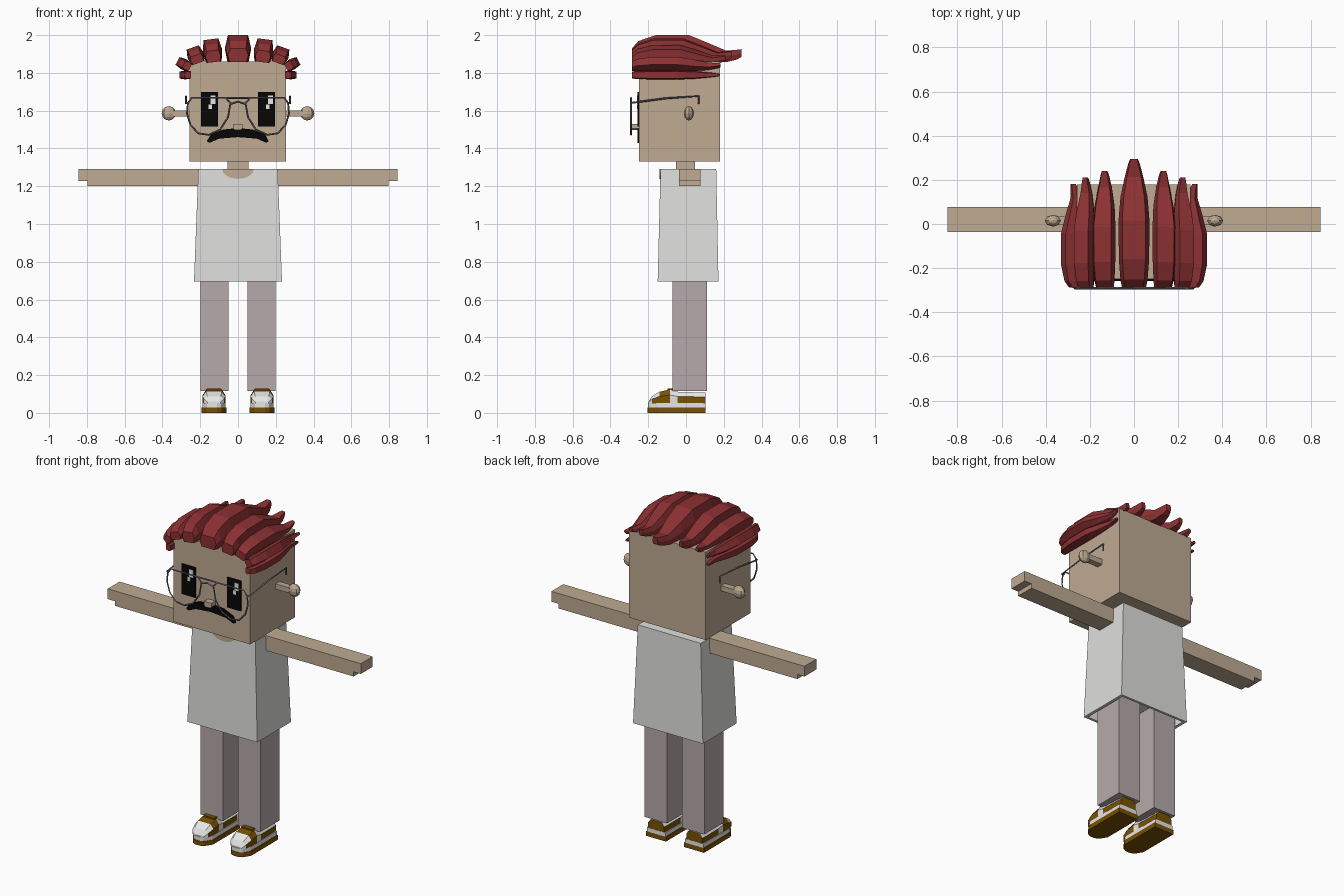
import bpy, bmesh
from math import sin, cos, radians, pi

if "Cube" in bpy.data.objects:
    bpy.data.objects.remove(bpy.data.objects["Cube"])


def material(name, r, g, b):
    lin = [(c / 255) ** 2.2 for c in (r, g, b)] + [1]
    m = bpy.data.materials.new(name)
    m.use_nodes = True
    m.diffuse_color = lin
    m.node_tree.nodes["Principled BSDF"].inputs["Base Color"].default_value = lin
    return m


skin = material("skin tan", 189, 169, 145)
cloth = material("shirt grey", 222, 222, 220)
trouser = material("trouser mauve", 181, 168, 169)
red = material("hair red", 139, 52, 54)
brown = material("shoe brown", 120, 82, 8)
white = material("white", 242, 242, 242)
black = material("black", 14, 14, 14)
metal = material("frame grey", 112, 106, 112)


def finish(name, bm, *mats):
    bmesh.ops.recalc_face_normals(bm, faces=bm.faces)
    mesh = bpy.data.meshes.new(name)
    bm.to_mesh(mesh)
    bm.free()
    for m in mats:
        mesh.materials.append(m)
    ob = bpy.data.objects.new(name, mesh)
    bpy.context.collection.objects.link(ob)
    return ob


def loft(name, rings, *mats):
    """Skin a row of equal rings and cap both ends."""
    bm = bmesh.new()
    loops = [[bm.verts.new(p) for p in ring] for ring in rings]
    n = len(loops[0])
    for a, b in zip(loops, loops[1:]):
        for i in range(n):
            j = (i + 1) % n
            bm.faces.new((a[i], a[j], b[j], b[i]))
    bm.faces.new(loops[0])
    bm.faces.new(loops[-1])
    return finish(name, bm, *mats)


def rect(x0, x1, y0, y1, z):
    return [(x0, y0, z), (x1, y0, z), (x1, y1, z), (x0, y1, z)]


def box(name, x, y, z, mat, s=1):
    return loft(name, [rect(s * x[0], s * x[1], *y, h) for h in z], mat)


def plate(name, pts, y0, y1, mat):
    return loft(name, [[(x, y, z) for x, z in pts] for y in (y0, y1)], mat)


def wire(name, pts, closed=False):
    cu = bpy.data.curves.new(name, "CURVE")
    cu.dimensions = "3D"
    cu.bevel_depth = 0.005
    cu.bevel_resolution = 0
    cu.materials.append(metal)
    sp = cu.splines.new("POLY")
    sp.points.add(len(pts) - 1)
    for p, co in zip(sp.points, pts):
        p.co = (*co, 1)
    sp.use_cyclic_u = closed
    bpy.context.collection.objects.link(bpy.data.objects.new(name, cu))


# Head, neck and nose
box("head", (-0.257, 0.255), (-0.249, 0.18), (1.33, 1.86), skin)
box("neck", (-0.055, 0.055), (-0.053, 0.048), (1.27, 1.34), skin)
plate("nose", [(-0.026, 1.505), (-0.018, 1.498), (0.015, 1.498), (0.023, 1.505),
               (0.023, 1.53), (-0.026, 1.53)], -0.287, -0.245, skin)

# Shirt: tapered body with a hollow hem, and a scooped neckline
shirt = [rect(-0.21, 0.21, -0.135, 0.16, 1.29), rect(-0.233, 0.233, -0.15, 0.172, 0.695),
         rect(-0.215, 0.215, -0.135, 0.157, 0.695), rect(-0.213, 0.213, -0.133, 0.155, 0.76)]
loft("shirt", shirt, cloth)
scoop = [(0.083 * cos(pi * i / 10), 1.291 - 0.052 * sin(pi * i / 10)) for i in range(11)]
plate("neckline", scoop, -0.14, -0.132, skin)

# Moustache: an arched band with drooping ends
arch = [(-0.165, 1.438), (-0.145, 1.472), (-0.08, 1.5), (0, 1.508), (0.08, 1.5), (0.145, 1.472),
        (0.162, 1.438), (0.15, 1.43), (0.1, 1.452), (0, 1.46), (-0.1, 1.452), (-0.15, 1.43)]
plate("moustache", arch, -0.258, -0.249, black)


def tile(name, x0, x1, z0, z1, depth, mat):
    plate(name, [(x0, z0), (x1, z0), (x1, z1), (x0, z1)], -0.249 - depth, -0.249, mat)


# Hair strand: arched six-sided lock running front to back
# Each station: position along length, width, top, bottom
LOCK = [(0, 0.78, 0.5, 0), (0.06, 0.88, 0.78, 0), (0.22, 0.98, 1, 0), (0.52, 1, 1, 0),
        (0.7, 0.88, 0.7, 0), (0.86, 0.6, 0.42, 0), (0.96, 0.38, 0.46, 0.1), (1, 0.25, 0.48, 0.2)]


def lock(name, s, x, z, roll, half, height, back):
    a = radians(roll)
    rings = []
    for t, w, top, low in LOCK:
        w, top, low = w * half, top * height, low * height
        mid = low + 0.5 * (top - low)
        sect = [(-0.8 * w, low), (-w, mid), (-0.76 * w, top), (0.76 * w, top), (w, mid), (0.8 * w, low)]
        y = -0.287 + t * (back + 0.287)
        rings.append([(s * (x + u * cos(a) + h * sin(a)), y, z - u * sin(a) + h * cos(a)) for u, h in sect])
    loft(name, rings, red)


lock("hair_centre", 1, 0, 1.857, 0, 0.07, 0.143, 0.295)

# Shoe upper stations: y, half width, top
UPPER = [(-0.198, 0.035, 0.06), (-0.18, 0.052, 0.088), (-0.14, 0.061, 0.112), (-0.085, 0.06, 0.124),
         (-0.045, 0.058, 0.112), (0.075, 0.056, 0.108), (0.103, 0.053, 0.108)]


def shoe(side, s):
    cx = s * 0.127
    for part, z0, z1, grow, mat in (("sole", 0, 0.028, 0.004, brown), ("midsole", 0.028, 0.052, 0, white)):
        h = 0.062 + grow
        outline = [(-h, 0.104), (-h, -0.15), (-0.6 * h, -0.192), (-0.25 * h, -0.202 - grow / 2),
                   (0.25 * h, -0.202 - grow / 2), (0.6 * h, -0.192), (h, -0.15), (h, 0.104)]
        loft(side + part, [[(cx + x, y, z) for x, y in outline] for z in (z0, z1)], mat)
    rings = []
    for y, w, t in UPPER:
        m = 0.05 + 0.6 * (t - 0.05)
        sect = [(-w, 0.05), (-w, m), (-0.68 * w, t), (0.68 * w, t), (w, m), (w, 0.05)]
        rings.append([(cx + x, y, z) for x, z in sect])
    ob = loft(side + "shoe_upper", rings, white, brown)
    # Brown lace band, side panels and heel; white toe and collar
    for f in ob.data.polygons:
        c = f.center
        lace = -0.14 < c.y < -0.09
        panel = c.y > -0.05 and abs(f.normal.z) < 0.3
        guard = -0.18 < c.y < -0.14 and abs(f.normal.x) > 0.85
        f.material_index = int(lace or panel or guard)
    box(side + "tongue", (cx - 0.036, cx + 0.036), (-0.098, -0.06), (0.1, 0.13), brown)


# Mirrored parts
for side, s in (("left_", 1), ("right_", -1)):
    # Hair locks from crown to temple
    lock(side + "hair_upper", s, 0.128, 1.857, 7, 0.052, 0.122, 0.24)
    lock(side + "hair_outer", s, 0.21, 1.852, 20, 0.045, 0.088, 0.21)
    lock(side + "hair_corner", s, 0.253, 1.828, 62, 0.03, 0.076, 0.182)
    lock(side + "hair_temple", s, 0.25, 1.789, 90, 0.024, 0.06, 0.178)

    # Arm with a shorter underside
    step = [(0.19, 1.2), (0.797, 1.2), (0.797, 1.228), (0.845, 1.228), (0.845, 1.29), (0.19, 1.29)]
    plate(side + "arm", [(s * x, z) for x, z in step], -0.036, 0.077, skin)

    # Leg and shoe
    box(side + "leg", (0.05, 0.199), (-0.072, 0.11), (0.115, 0.77), trouser, s)
    shoe(side, s)

    # Ear: stalk with a knob
    box(side + "ear_stalk", (0.25, 0.345), (-0.005, 0.033), (1.57, 1.602), skin, s)
    bm = bmesh.new()
    bmesh.ops.create_uvsphere(bm, u_segments=8, v_segments=6, radius=0.038)
    bmesh.ops.scale(bm, vec=(1, 0.7, 1), verts=bm.verts)
    bmesh.ops.translate(bm, vec=(s * 0.366, 0.015, 1.586), verts=bm.verts)
    finish(side + "ear_knob", bm, skin)

    # Eye with two glints on the same side of each pupil
    ex = 0.152 * s
    tile(side + "eye", ex - 0.045, ex + 0.045, 1.517, 1.698, 0.008, black)
    tile(side + "glint", ex + 0.006, ex + 0.034, 1.634, 1.68, 0.0095, white)
    tile(side + "small_glint", ex - 0.004, ex + 0.014, 1.608, 1.632, 0.0095, white)

    # Spectacle rim and temple arm
    rim = [(0.265, 1.64), (0.245, 1.668), (0.065, 1.668), (0.04, 1.64), (0.053, 1.565),
           (0.095, 1.5), (0.155, 1.472), (0.21, 1.48), (0.252, 1.525), (0.27, 1.585)]
    wire(side + "rim", [(s * x, -0.291, z) for x, z in rim], True)
    temple = [(0.262, -0.291, 1.64), (0.276, -0.285, 1.642), (0.276, -0.11, 1.665),
              (0.276, 0.067, 1.677), (0.276, 0.067, 1.634)]
    wire(side + "temple_arm", [(s * x, y, z) for x, y, z in temple])

# Spectacle bridge bars
wire("bridge_top", [(-0.066, -0.291, 1.668), (0.066, -0.291, 1.668)])
wire("bridge_low", [(-0.04, -0.291, 1.635), (0, -0.291, 1.648), (0.04, -0.291, 1.635)])
